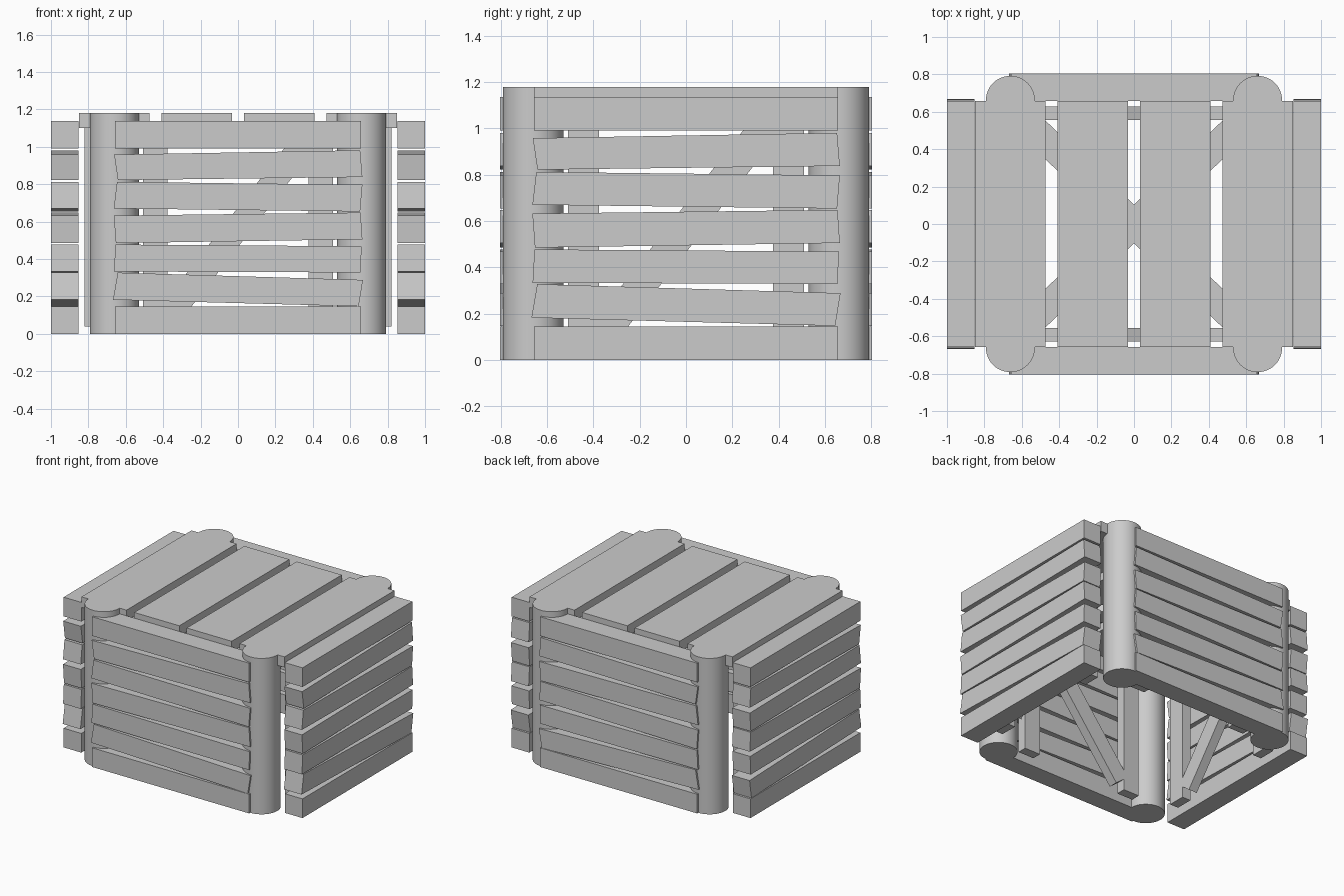
import bpy, bmesh
from math import radians
from mathutils import Matrix, Vector

if "Cube" in bpy.data.objects:
    bpy.data.objects.remove(bpy.data.objects["Cube"])


def add_object(name, bm):
    bmesh.ops.recalc_face_normals(bm, faces=bm.faces)
    mesh = bpy.data.meshes.new(name)
    bm.to_mesh(mesh)
    bm.free()
    ob = bpy.data.objects.new(name, mesh)
    bpy.context.collection.objects.link(ob)
    return ob


def prism(bm, quad, d0, d1, wall):
    """Extrude an (along, z) outline between two depths of a front or side wall."""
    rings = []
    for d in (d0, d1):
        rings.append([bm.verts.new((d, a, z) if wall == "side" else (a, d, z)) for a, z in quad])
    bm.faces.new(rings[0])
    bm.faces.new(rings[1][::-1])
    for i in range(4):
        j = (i + 1) % 4
        bm.faces.new((rings[0][i], rings[0][j], rings[1][j], rings[1][i]))


def box(bm, size, location, rotation):
    m = Matrix.Translation(location) @ rotation @ Matrix.Diagonal((*size, 1))
    bmesh.ops.create_cube(bm, size=1, matrix=m)


# Slat outlines: bottom left, bottom right, top right, top left
SLATS = [
    [(-.657, 0), (.657, 0), (.657, .145), (-.657, .145)],
    [(-.668, .182), (.645, .147), (.668, .288), (-.643, .327)],
    [(-.663, .333), (.655, .328), (.661, .468), (-.655, .477)],
    [(-.653, .485), (.665, .505), (.655, .648), (-.664, .632)],
    [(-.664, .67), (.653, .654), (.665, .797), (-.647, .812)],
    [(-.642, .822), (.665, .838), (.653, .981), (-.662, .958)],
    [(-.657, .992), (.657, .992), (.657, 1.137), (-.657, 1.137)],
]

# Four walls, mirrored across the crate: slats, upright battens, diagonal brace
for label, wall, sign, depth in (("front", "front", -1, .657), ("back", "front", 1, .657),
                                 ("left", "side", -1, .852), ("right", "side", 1, .852)):
    bm = bmesh.new()
    for quad in SLATS:
        prism(bm, quad, sign * depth, sign * (depth + .148), wall)
    add_object(label + "_slats", bm)

    inner, outer = sign * (depth - .10), sign * (depth - .03)
    bm = bmesh.new()
    for x in (-.443, .443):
        prism(bm, [(x - .066, .04), (x + .066, .04), (x + .066, 1.10), (x - .066, 1.10)],
              inner, outer, wall)
    add_object(label + "_battens", bm)

    bm = bmesh.new()
    rot = Matrix.Rotation(radians(52), 2)
    corners = [rot @ Vector(c) + Vector((0, .57)) for c in
               ((-.585, -.065), (.585, -.065), (.585, .065), (-.585, .065))]
    prism(bm, [(c.x, c.y) for c in corners], inner, outer, wall)
    add_object(label + "_brace", bm)

# Round corner posts
for x in (-1, 1):
    for y in (-1, 1):
        bpy.ops.mesh.primitive_cylinder_add(vertices=48, radius=.131, depth=1.18,
                                            location=(x * .661, y * .661, .59))
        bpy.context.object.name = "corner_post"
        bpy.ops.object.shade_smooth_by_angle(angle=radians(40))

# Lid planks
bm = bmesh.new()
for x0, x1 in ((-.85, -.473), (-.408, -.031), (.031, .408), (.473, .85)):
    box(bm, (x1 - x0, 1.316, .08), ((x0 + x1) / 2, 0, 1.14), Matrix.Identity(4))
add_object("lid_planks", bm)

# Crossed braces under the lid
bm = bmesh.new()
for angle in (-43.5, 43.5):
    box(bm, (1.54, .15, .055), (0, 0, 1.06), Matrix.Rotation(radians(angle), 4, "Z"))
add_object("lid_cross_braces", bm)
